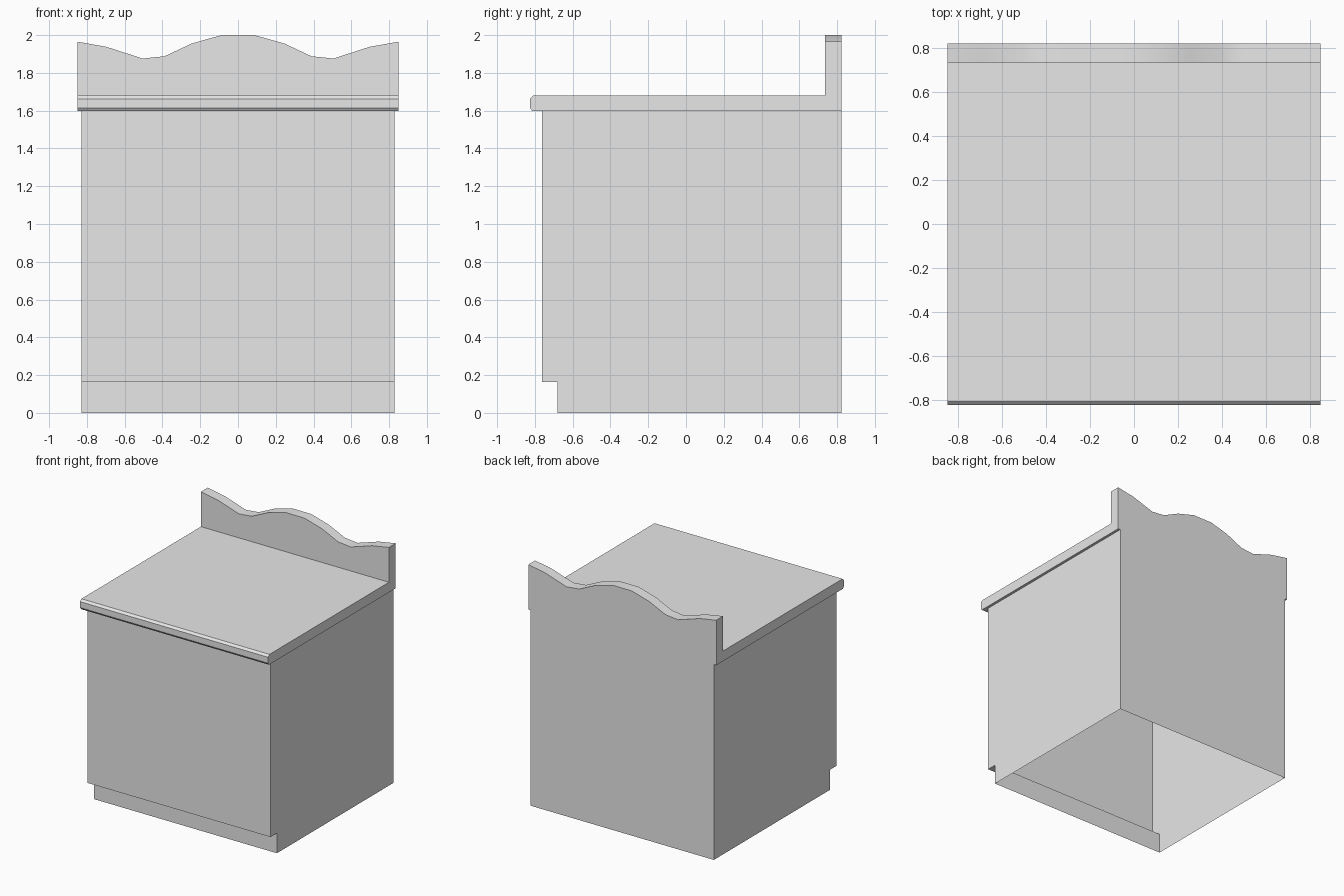
import bpy
import bmesh
import math
from mathutils import Vector

old = bpy.data.objects.get("Cube")
if old:
    bpy.data.objects.remove(old, do_unlink=True)

# One plain grey for the whole cabinet
GREY = (0.8, 0.8, 0.8, 1)
grey = bpy.data.materials.new("plain grey")
grey.use_nodes = True
grey.diffuse_color = GREY
grey.node_tree.nodes["Principled BSDF"].inputs["Base Color"].default_value = GREY


def extrude_profile(name, start, step, open_z=()):
    """Sweep a closed profile along step; flat faces at the open_z heights are left out."""
    bm = bmesh.new()
    face = bm.faces.new([bm.verts.new(p) for p in start])
    swept = bmesh.ops.extrude_face_region(bm, geom=[face], use_keep_orig=True)
    moved = [g for g in swept["geom"] if isinstance(g, bmesh.types.BMVert)]
    bmesh.ops.translate(bm, verts=moved, vec=Vector(step))
    bmesh.ops.recalc_face_normals(bm, faces=bm.faces)
    drop = [f for f in bm.faces
            if any(all(abs(v.co.z - z) < 1e-4 for v in f.verts) for z in open_z)]
    bmesh.ops.delete(bm, geom=drop, context='FACES_ONLY')
    mesh = bpy.data.meshes.new(name)
    bm.to_mesh(mesh)
    bm.free()
    mesh.materials.append(grey)
    obj = bpy.data.objects.new(name, mesh)
    bpy.context.collection.objects.link(obj)
    return obj


BODY_X, TOP_X = 0.828, 0.85
BACK, FRONT, TOE, LIP = 0.823, -0.763, -0.68, -0.825
TOE_Z, UNDER, DECK = 0.164, 1.597, 1.68
SPLASH = 0.735
CH = 0.017

# Hollow cabinet body with a recessed toe kick, open underneath
side = [(BACK, 0), (TOE, 0), (TOE, TOE_Z), (FRONT, TOE_Z), (FRONT, UNDER), (BACK, UNDER)]
extrude_profile("cabinet_body", [(-BODY_X, y, z) for y, z in side],
                (2 * BODY_X, 0, 0), open_z=(0, UNDER))

# Worktop with an eased front edge
edge = [(BACK, UNDER), (LIP + CH * 0.7, UNDER), (LIP, UNDER + CH),
        (LIP, DECK - CH), (LIP + CH, DECK), (SPLASH, DECK), (BACK, DECK)]
extrude_profile("worktop", [(-TOP_X, y, z) for y, z in edge], (2 * TOP_X, 0, 0))

# Upstand with a symmetrical wavy crest, open where it meets the worktop
half = [(0.087, 2.0), (0.246, 1.955), (0.389, 1.888), (0.505, 1.876),
        (0.697, 1.938), (TOP_X, 1.965)]
crest = [(-x, z) for x, z in reversed(half)] + half
outline = [(-TOP_X, DECK)] + crest + [(TOP_X, DECK)]
upstand = extrude_profile("back_upstand", [(x, SPLASH, z) for x, z in outline],
                          (0, BACK - SPLASH, 0), open_z=(DECK,))

# Soften the wave while keeping the outer edges crisp
bpy.ops.object.select_all(action='DESELECT')
upstand.select_set(True)
bpy.context.view_layer.objects.active = upstand
bpy.ops.object.shade_smooth_by_angle(angle=math.radians(35))
